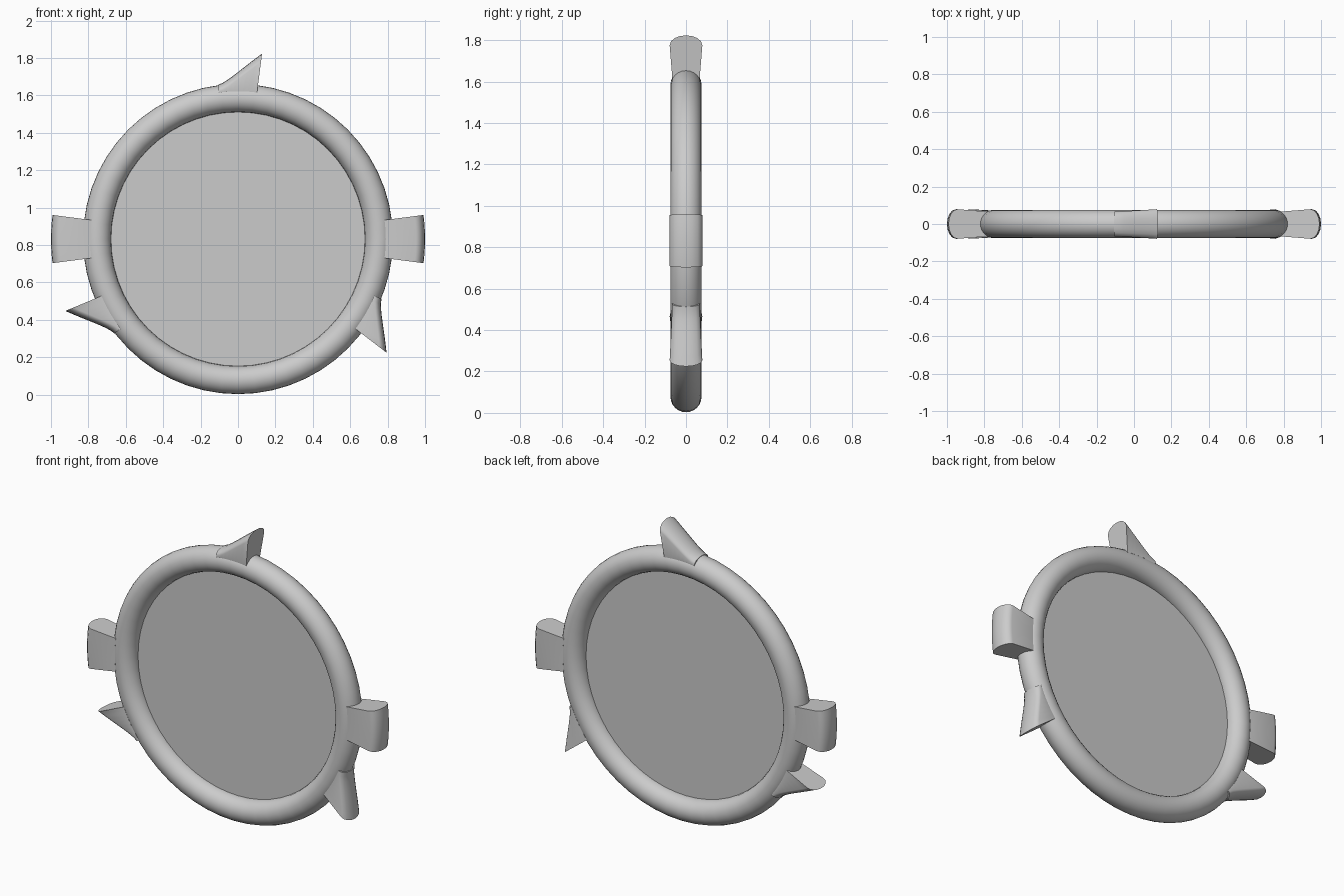
import bpy, bmesh, math

if "Cube" in bpy.data.objects:
    bpy.data.objects.remove(bpy.data.objects["Cube"])

CZ = 0.832            # height of the ring centre
HALF = math.radians(7.4)   # half of the angle each lug covers
BASE = 0.79           # inner radius of lugs, buried in the ring


def smooth(obj, angle=35):
    bpy.ops.object.select_all(action='DESELECT')
    obj.select_set(True)
    bpy.context.view_layer.objects.active = obj
    bpy.ops.object.shade_smooth_by_angle(angle=math.radians(angle))


def section(f):
    """Radius / y outline of a lug; f = 0 lies on the ring, f = 1 is full height."""
    edge = 0.797 + 0.155 * f
    cap = 0.034 + 0.014 * f
    half = 0.067 + 0.012 * f
    pts = [(BASE, 0.066), (BASE, -0.066)]
    for i in range(9):
        a = math.pi * i / 8
        pts.append((edge + cap * math.sin(a), -half * math.cos(a)))
    return pts


def lug(name, angle, height, steps=8):
    """Sweep the section around the ring centre, clockwise seen from the front."""
    bm = bmesh.new()
    rows = []
    for i in range(steps + 1):
        t = i / steps
        a = math.radians(angle) + HALF - 2 * HALF * t
        rows.append([bm.verts.new((r * math.cos(a), y, CZ + r * math.sin(a)))
                     for r, y in section(height(t))])
    n = len(rows[0])
    for p, q in zip(rows, rows[1:]):
        for k in range(n):
            m = (k + 1) % n
            bm.faces.new((p[k], p[m], q[m], q[k]))
    bm.faces.new(rows[0])
    bm.faces.new(rows[-1])
    bmesh.ops.recalc_face_normals(bm, faces=bm.faces)
    me = bpy.data.meshes.new(name)
    bm.to_mesh(me)
    bm.free()
    obj = bpy.data.objects.new(name, me)
    bpy.context.collection.objects.link(obj)
    smooth(obj)


# Round ring
bpy.ops.mesh.primitive_torus_add(location=(0, 0, CZ), rotation=(math.pi / 2, 0, 0),
                                 major_radius=0.754, minor_radius=0.075,
                                 major_segments=56, minor_segments=24)
ring = bpy.context.object
ring.name = "ring"
smooth(ring, 50)

# Flat disc filling the ring
bpy.ops.mesh.primitive_circle_add(vertices=56, radius=0.685, fill_type='NGON',
                                  location=(0, 0, CZ), rotation=(math.pi / 2, 0, 0))
bpy.context.object.name = "disc"

# Full-height side grips
for side, angle in (("right", 0), ("left", 180)):
    lug(side + "_grip", angle, lambda t: 1.0)

# Three swept fins, 120 degrees apart
for side, angle in (("top", 90), ("lower_left", 210), ("lower_right", 330)):
    lug(side + "_fin", angle, lambda t: t ** 1.45)
